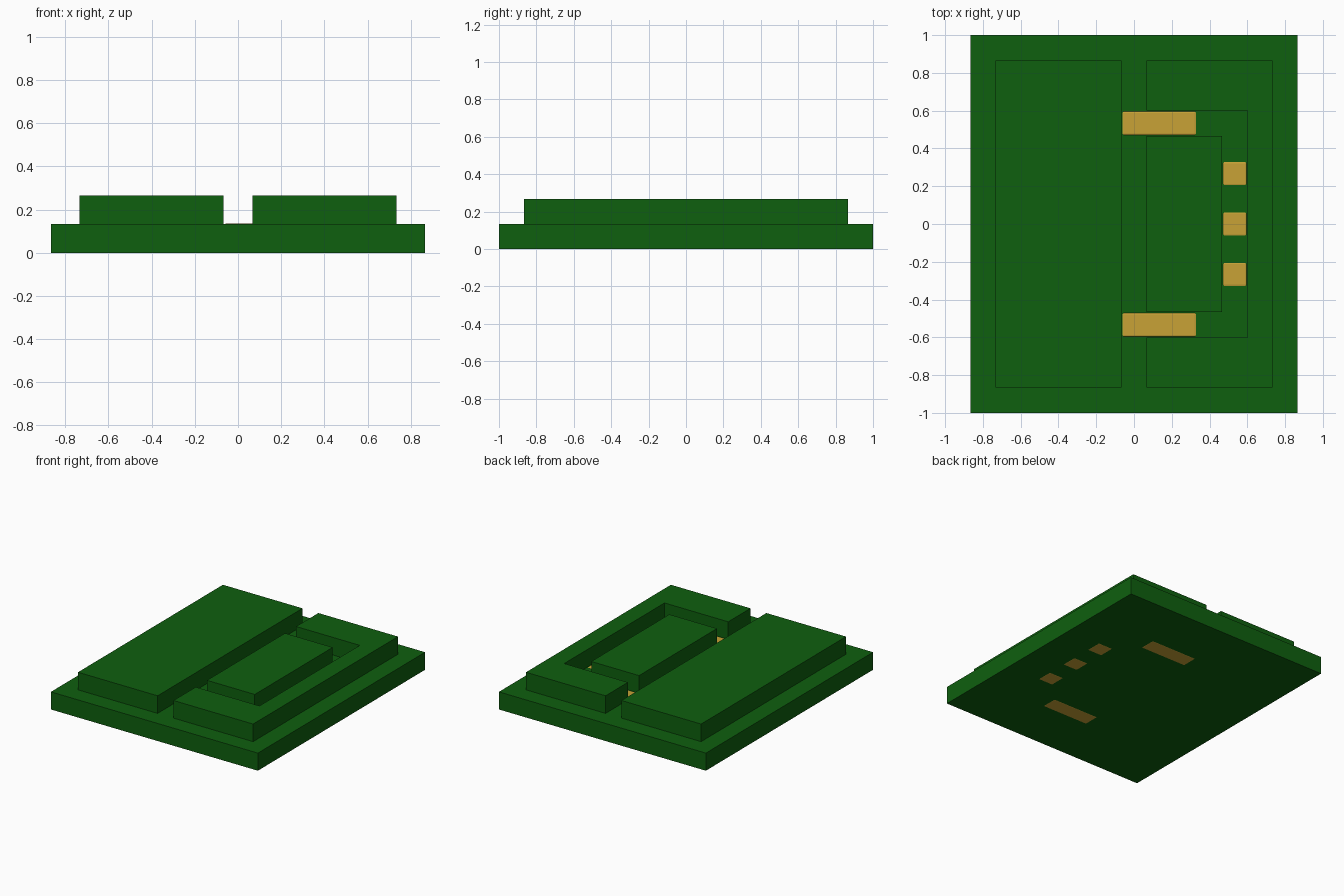
import bpy, bmesh

if "Cube" in bpy.data.objects:
    bpy.data.objects.remove(bpy.data.objects["Cube"])

U = 1 / 15  # grid unit of the design


def material(name, rgb):
    m = bpy.data.materials.new(name)
    m.diffuse_color = (*rgb, 1)
    m.use_nodes = True
    m.node_tree.nodes["Principled BSDF"].inputs["Base Color"].default_value = m.diffuse_color
    return m


green = material("board green", (0.0045, 0.115, 0.0045))
gold = material("contact gold", (0.58, 0.365, 0.037))


def prism(name, outline, z0, z1, mat):
    """Extrude an outline (in grid units) from z0 to z1."""
    bm = bmesh.new()
    face = bm.faces.new([bm.verts.new((x * U, y * U, z0)) for x, y in outline])
    top = bmesh.ops.extrude_face_region(bm, geom=[face])
    verts = [v for v in top["geom"] if isinstance(v, bmesh.types.BMVert)]
    bmesh.ops.translate(bm, verts=verts, vec=(0, 0, z1 - z0))
    bmesh.ops.recalc_face_normals(bm, faces=bm.faces)
    me = bpy.data.meshes.new(name)
    bm.to_mesh(me)
    bm.free()
    me.materials.append(mat)
    ob = bpy.data.objects.new(name, me)
    bpy.context.collection.objects.link(ob)
    return ob


def rect(x0, x1, y0, y1):
    return [(x0, y0), (x1, y0), (x1, y1), (x0, y1)]


# board and raised blocks
prism("base_board", rect(-13, 13, -15, 15), 0, 2 * U, green)
prism("large_block", rect(-11, -1, -13, 13), 2 * U, 4 * U, green)
prism("inner_block", rect(1, 7, -7, 7), 2 * U, 4 * U, green)
prism("bracket_block", [(1, -13), (11, -13), (11, 13), (1, 13),
                        (1, 9), (9, 9), (9, -9), (1, -9)], 2 * U, 4 * U, green)


# gold contacts set through the board, flush in the channel floor
def contact(name, outline):
    ob = prism(name, outline, -0.001, 2 * U + 0.002, gold)
    bev = ob.modifiers.new("soft edges", "BEVEL")
    bev.width = 0.012
    bev.segments = 3


for i, y in enumerate((-4, 0, 4)):
    contact(f"small_contact_{i + 1}", rect(7, 9, y - 1, y + 1))
for side, y in (("front", -8), ("back", 8)):
    contact(f"long_contact_{side}", rect(-1, 5, y - 1, y + 1))
